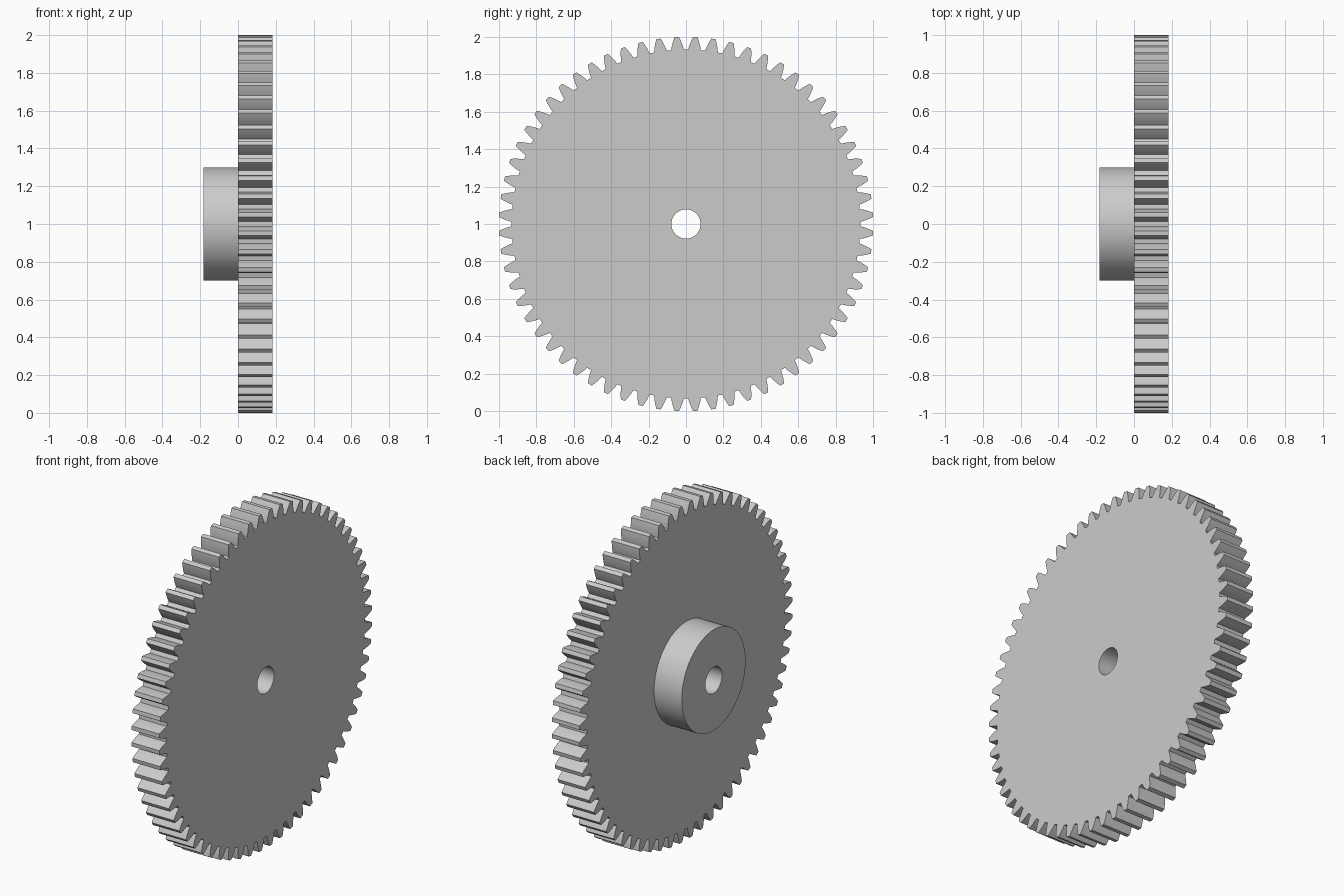
import bpy, bmesh
from math import pi, sin, cos, tan, acos, sqrt, radians

cube = bpy.data.objects.get("Cube")
if cube:
    bpy.data.objects.remove(cube, do_unlink=True)

TEETH = 64
PITCH = 2 * pi / TEETH
TIP = 1.0006                      # tip radius
MODULE = 2 * TIP / (TEETH + 2)
PITCH_R = MODULE * TEETH / 2
ROOT = PITCH_R - 1.25 * MODULE
BASE = PITCH_R * cos(radians(20))
BORE, HUB = 0.078, 0.30
HALF = 0.182                      # half of the overall width

grey = bpy.data.materials.new("plain grey")
grey.use_nodes = True
colour = (0.6, 0.6, 0.6, 1)
grey.diffuse_color = colour
grey.node_tree.nodes["Principled BSDF"].inputs["Base Color"].default_value = colour


def half_angle(r):
    """Half the angular thickness of an involute tooth at radius r."""
    def inv(radius):
        a = acos(BASE / radius)
        return tan(a) - a
    return pi / (2 * TEETH) + inv(PITCH_R) - inv(r)


def tooth_sector():
    """(radius, angle) outline of one tooth, from gap middle to gap middle."""
    steps = 5
    radii = [ROOT + (TIP - ROOT) * k / steps for k in range(steps + 1)]
    rise = [(r, PITCH / 2 - half_angle(r)) for r in radii]
    fall = [(r, PITCH - a) for r, a in reversed(rise)]
    return [(ROOT, 0)] + rise + fall + [(ROOT, PITCH)]


def bored_part(name, sector, x0, x1, caps):
    """Repeat a sector round the x axis, with a bore through the middle."""
    bm = bmesh.new()
    for i in range(TEETH):
        turn = i * PITCH

        def ring(points, x):
            return [bm.verts.new((x, r * cos(a + turn), 1 + r * sin(a + turn)))
                    for r, a in points]
        inner = [(BORE, PITCH), (BORE, 0)]
        ends = [(ring(sector, x), ring(inner, x)) for x in (x0, x1)]
        for x, (outer, bore) in zip((x0, x1), ends):
            if x in caps:
                bm.faces.new(outer + bore)
        for a, b in zip(ends[0], ends[1]):
            for k in range(len(a) - 1):
                bm.faces.new((a[k], a[k + 1], b[k + 1], b[k]))
    bmesh.ops.remove_doubles(bm, verts=bm.verts, dist=1e-5)
    bmesh.ops.recalc_face_normals(bm, faces=bm.faces)
    mesh = bpy.data.meshes.new(name)
    bm.to_mesh(mesh)
    bm.free()
    mesh.materials.append(grey)
    mesh.shade_smooth()
    mesh.set_sharp_from_angle(angle=radians(30))
    obj = bpy.data.objects.new(name, mesh)
    bpy.context.collection.objects.link(obj)
    return obj


# Toothed wheel
bored_part("gear_wheel", tooth_sector(), 0, HALF, (0, HALF))

# Hub on the wheel's right face, open where it meets the wheel
bored_part("hub", [(HUB, 0), (HUB, PITCH)], -HALF, 0, (-HALF,))
